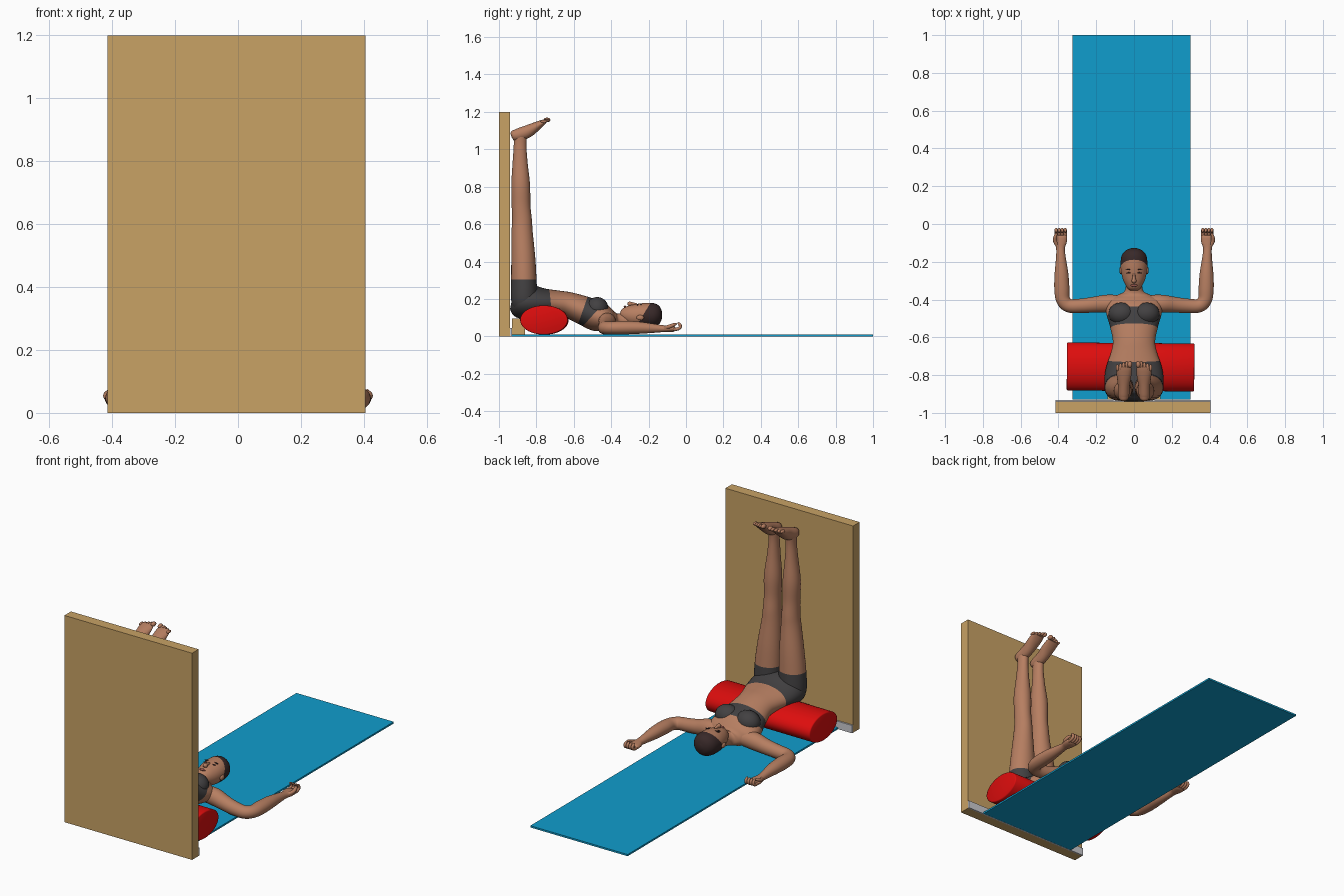
import bpy, bmesh, math
from mathutils import Vector, Matrix

if "Cube" in bpy.data.objects:
    bpy.data.objects.remove(bpy.data.objects["Cube"])


def material(name, rgb):
    m = bpy.data.materials.new(name)
    m.diffuse_color = (*rgb, 1)
    m.use_nodes = True
    m.node_tree.nodes["Principled BSDF"].inputs["Base Color"].default_value = m.diffuse_color
    return m


WOOD = material("tan wood", (0.58, 0.36, 0.13))
BLUE = material("mat blue", (0.005, 0.34, 0.61))
RED = material("bolster red", (0.72, 0.004, 0.004))
GREY = material("trim grey", (0.6, 0.6, 0.63))
SKIN = material("skin", (0.47, 0.21, 0.12))
CLOTH = material("charcoal cloth", (0.055, 0.052, 0.054))
HAIR = material("dark brown hair", (0.04, 0.022, 0.022))
LIPS = material("lips", (0.3, 0.09, 0.07))


def finish(name, bm, mats, smooth=True):
    bmesh.ops.recalc_face_normals(bm, faces=bm.faces)
    me = bpy.data.meshes.new(name)
    bm.to_mesh(me)
    bm.free()
    for m in mats:
        me.materials.append(m)
    ob = bpy.data.objects.new(name, me)
    bpy.context.collection.objects.link(ob)
    if smooth:
        bpy.ops.object.select_all(action='DESELECT')
        ob.select_set(True)
        bpy.context.view_layer.objects.active = ob
        bpy.ops.object.shade_smooth_by_angle(angle=math.radians(50))
    return ob


def box(name, lo, hi, mat):
    lo, hi = Vector(lo), Vector(hi)
    bm = bmesh.new()
    bmesh.ops.create_cube(bm, size=1, matrix=Matrix.Translation((lo + hi) / 2)
                          @ Matrix.Diagonal((*(hi - lo), 1)))
    return finish(name, bm, [mat], False)


def blob(name, pos, radii, mat, rot=0):
    bm = bmesh.new()
    bmesh.ops.create_uvsphere(bm, u_segments=20, v_segments=12, radius=1,
                              matrix=Matrix.Translation(pos) @ Matrix.Rotation(rot, 4, 'Z')
                              @ Matrix.Diagonal((*radii, 1)))
    return finish(name, bm, [mat])


def spline(rows, n):
    """Catmull-Rom through rows of numbers."""
    out = []
    for i in range(len(rows) - 1):
        p = [rows[max(0, min(len(rows) - 1, i + k))] for k in (-1, 0, 1, 2)]
        for s in range(n):
            t = s / n
            out.append([0.5 * (2 * b + (c - a) * t + (2 * a - 5 * b + 4 * c - d) * t * t
                               + (3 * b - a - 3 * c + d) * t ** 3)
                        for a, b, c, d in zip(*p)])
    return out + [list(rows[-1])]


def loft(name, rows, up=(0, 0, 1), sx=1, mat=SKIN, paint=(), segs=28, n=5):
    """Sweep ellipses (x, y, z, side radius, up radius); paint = (material, planes)."""
    rows = spline(rows, n)
    pts = [Vector((r[0] * sx, r[1], r[2])) for r in rows]
    up = Vector(up)
    bm = bmesh.new()
    rings = []
    for i, r in enumerate(rows):
        t = (pts[min(i + 1, len(pts) - 1)] - pts[max(i - 1, 0)]).normalized()
        side = t.cross(up).normalized()
        u = side.cross(t)
        rings.append([bm.verts.new(pts[i] + side * r[3] * math.cos(a) + u * r[4] * math.sin(a))
                      for a in (k * math.tau / segs for k in range(segs))])
    for a, b in zip(rings, rings[1:]):
        for k in range(segs):
            j = (k + 1) % segs
            bm.faces.new((a[k], a[j], b[j], b[k]))
    bm.faces.new(rings[0])
    bm.faces.new(rings[-1])
    # Cut clean colour borders along planes, then colour the enclosed faces
    mats = [mat]
    for pmat, planes in paint:
        mats.append(pmat)
        for co, no in planes:
            bmesh.ops.bisect_plane(bm, geom=bm.verts[:] + bm.edges[:] + bm.faces[:],
                                   dist=1e-5, plane_co=co, plane_no=no)
        for f in bm.faces:
            c = f.calc_center_median()
            if all((c - Vector(co)).dot(Vector(no)) > 0 for co, no in planes):
                f.material_index = len(mats) - 1
    return finish(name, bm, mats)


# Wall panel, skirting, mat and small block behind the hips
box("wall_panel", (-0.415, -1, 0), (0.405, -0.94, 1.2), WOOD)
box("skirting", (-0.415, -0.94, 0), (0.405, -0.931, 0.045), GREY)
box("floor_mat", (-0.325, -0.93, 0), (0.3, 1, 0.01), BLUE)
box("support_block", (-0.14, -0.93, 0.01), (0.14, -0.86, 0.095), WOOD)

# Oval bolster
bm = bmesh.new()
bmesh.ops.create_cone(bm, cap_ends=True, segments=64, radius1=1, radius2=1, depth=1,
                      matrix=Matrix.Translation((-0.018, -0.757, 0.087))
                      @ Matrix.Rotation(-0.008, 4, 'Z')
                      @ Matrix.Diagonal((0.675, 0.127, 0.078, 1))
                      @ Matrix.Rotation(math.pi / 2, 4, 'Y'))
rim = [e for e in bm.edges if len({len(f.verts) for f in e.link_faces}) > 1]
bmesh.ops.bevel(bm, geom=rim, offset=0.006, segments=2, affect='EDGES', profile=0.5)
finish("bolster", bm, [RED])

# Torso with shorts and top
loft("torso", [(0, -.932, .19, .08, .045), (0, -.90, .185, .14, .085), (0, -.84, .185, .157, .093),
               (0, -.76, .18, .148, .076), (0, -.68, .175, .122, .069), (0, -.62, .165, .112, .07),
               (0, -.54, .135, .128, .078), (0, -.47, .107, .147, .082), (0, -.41, .085, .145, .06),
               (0, -.375, .08, .085, .045), (0, -.35, .082, .047, .04), (0, -.27, .09, .043, .042)],
     segs=48, paint=[(CLOTH, [((0, -.725, .2), (0, -1, -.1))]),
                     (CLOTH, [((0, -.60, 0), (0, 1, -.35)), ((0, -.60, 0), (0, -1, .9))])])

# Head with hair
loft("head", [(0, -.353, .122, .014, .012), (0, -.343, .12, .032, .03), (0, -.31, .115, .052, .05),
              (0, -.27, .111, .065, .061), (0, -.22, .112, .071, .066), (0, -.17, .114, .066, .063),
              (0, -.14, .114, .044, .044), (0, -.127, .114, .012, .012)],
     segs=40, paint=[(HAIR, [((0, -.30, 0), (0, 1, -.62))])])
loft("nose", [(0, -.262, .17, .006, .006), (0, -.285, .173, .008, .009), (0, -.302, .172, .013, .013),
              (0, -.309, .166, .007, .006)], segs=16)
blob("lips", (0, -.326, .158), (.02, .007, .006), LIPS)

for sx, tag in ((1, "right"), (-1, "left")):
    # Face details
    blob(tag + "_eye", (.027 * sx, -.259, .168), (.013, .004, .004), HAIR)
    blob(tag + "_brow", (.028 * sx, -.241, .171), (.017, .003, .004), HAIR, -.1 * sx)
    blob(tag + "_ear", (.07 * sx, -.245, .1), (.008, .02, .014), SKIN)
    blob(tag + "_bust", (.066 * sx, -.475, .15), (.07, .06, .06), CLOTH)

    # Leg up the wall, with short leg cuff
    loft(tag + "_leg", [(.08, -.86, .15, .06, .06), (.08, -.865, .2, .076, .07),
                        (.077, -.867, .3, .075, .068), (.07, -.87, .42, .067, .064),
                        (.062, -.876, .55, .054, .057), (.06, -.877, .62, .048, .053),
                        (.06, -.882, .70, .045, .05), (.06, -.884, .81, .047, .05),
                        (.057, -.887, .93, .034, .04), (.055, -.887, 1.02, .027, .034),
                        (.055, -.885, 1.085, .028, .036)],
         up=(0, 1, 0), sx=sx, paint=[(CLOTH, [((0, 0, .305), (0, 0, -1))])])
    # Foot and toes
    loft(tag + "_foot", [(.055, -.935, 1.073, .01, .01), (.055, -.926, 1.075, .024, .025),
                         (.055, -.90, 1.077, .03, .033), (.054, -.85, 1.094, .032, .034),
                         (.053, -.80, 1.122, .039, .025), (.053, -.77, 1.14, .04, .017),
                         (.053, -.752, 1.15, .036, .011)], sx=sx)
    for k in range(5):
        r = .0125 if k == 0 else .0085
        blob(f"{tag}_toe_{k}", ((.022 + .0165 * k) * sx, -.743 - .006 * max(0, k - 1), 1.157 - .002 * k),
             (r, .018, r), SKIN)

    # Bent arm resting on the floor
    loft(tag + "_arm", [(.09, -.42, .08, .045, .045), (.15, -.422, .076, .047, .048),
                        (.21, -.427, .062, .042, .042), (.28, -.433, .05, .038, .038),
                        (.345, -.432, .045, .036, .035), (.376, -.40, .045, .037, .034),
                        (.382, -.34, .046, .04, .036), (.384, -.26, .046, .036, .033),
                        (.387, -.18, .043, .026, .025), (.389, -.13, .041, .023, .019),
                        (.389, -.10, .04, .032, .018), (.388, -.07, .04, .034, .016),
                        (.388, -.058, .042, .026, .01)], sx=sx)
    # Half-curled fingers and thumb
    for k in range(4):
        x = .364 + .016 * k
        loft(f"{tag}_finger_{k}", [(x, -.075, .038, .008, .008), (x, -.05, .038, .0088, .0088),
                                   (x, -.031, .048, .0085, .0085), (x, -.033, .064, .008, .008),
                                   (x, -.045, .072, .004, .004)],
             up=(1, 0, 0), sx=sx, segs=12, n=3)
    loft(tag + "_thumb", [(.405, -.115, .045, .01, .01), (.418, -.09, .052, .0105, .0105),
                          (.416, -.065, .062, .009, .009), (.408, -.05, .066, .004, .004)],
         sx=sx, segs=12, n=3)
